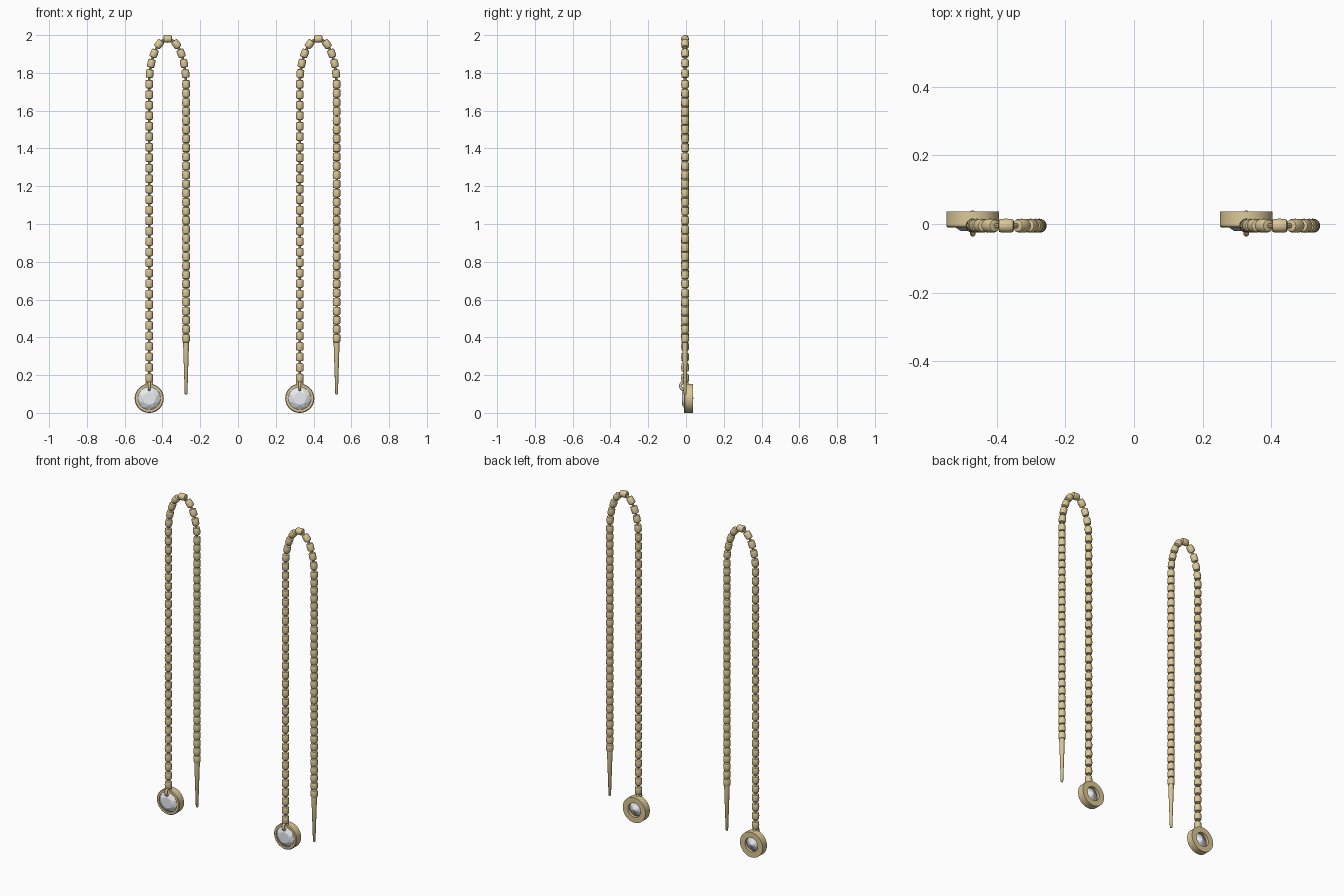
import bpy, bmesh
from math import sin, cos, pi, hypot
from mathutils import Matrix, Vector

if "Cube" in bpy.data.objects:
    bpy.data.objects.remove(bpy.data.objects["Cube"])

def material(name, col):
    m = bpy.data.materials.new(name)
    m.diffuse_color = (*col, 1)
    m.use_nodes = True
    m.node_tree.nodes["Principled BSDF"].inputs["Base Color"].default_value = m.diffuse_color
    return m

GOLD = material("gold", (0.72, 0.58, 0.31))
CLEAR = material("clear_stone", (0.82, 0.84, 0.88))
XL, XR, Y0 = -0.47, -0.275, -0.005      # strand positions
OFFSET = 0.797                          # distance between the two earrings

def lathe(bm, profile, sides, mat, closed=False):
    """Revolve (radius, height) points about local z, then transform by mat."""
    rings = [[bm.verts.new(mat @ Vector((r * cos(2 * pi * i / sides), r * sin(2 * pi * i / sides), h)))
              for i in range(sides)] for r, h in profile]
    pairs = list(zip(rings, rings[1:])) + ([(rings[-1], rings[0])] if closed else [])
    for a, b in pairs:
        for i in range(sides):
            j = (i + 1) % sides
            bm.faces.new((a[i], a[j], b[j], b[i]))
    if not closed:
        bm.faces.new(rings[0][::-1])
        bm.faces.new(rings[-1])

def finish(bm, name, mat, smooth=True):
    bmesh.ops.recalc_face_normals(bm, faces=bm.faces[:])
    me = bpy.data.meshes.new("left_" + name)
    bm.to_mesh(me)
    bm.free()
    me.materials.append(mat)
    ob = bpy.data.objects.new("left_" + name, me)
    bpy.context.collection.objects.link(ob)
    if smooth:
        bpy.ops.object.select_all(action='DESELECT')
        ob.select_set(True)
        bpy.context.view_layer.objects.active = ob
        bpy.ops.object.shade_smooth_by_angle(angle=0.7)
    twin = ob.copy()                    # second earring shares the mesh
    twin.name = "right_" + name
    twin.location.x += OFFSET
    bpy.context.collection.objects.link(twin)

# Bead chain: straight strand, elliptical arch, straight strand
ARCH_Z, RISE, HALF = 1.74, 0.24, (XR - XL) / 2
MID = (XL + XR) / 2
stations = [(XL, 0.185 + i * (ARCH_Z - 0.185) / 28, 0, 1) for i in range(28)]
pts = [(MID - HALF * cos(pi * k / 400), ARCH_Z + RISE * sin(pi * k / 400)) for k in range(401)]
dist = [0]
for a, b in zip(pts, pts[1:]):
    dist.append(dist[-1] + hypot(b[0] - a[0], b[1] - a[1]))
for n in range(11):
    k = min(range(401), key=lambda q: abs(dist[q] - dist[-1] * n / 10))
    t = pi * k / 400
    stations.append((*pts[k], HALF * sin(t), RISE * cos(t)))
stations += [(XR, ARCH_Z - i * (ARCH_Z - 0.395) / 28, 0, -1) for i in range(1, 29)]

bead = [(0.012, -0.0225), (0.0175, -0.0205), (0.0198, -0.015), (0.0205, 0),
        (0.0198, 0.015), (0.0175, 0.0205), (0.012, 0.0225)]
bm = bmesh.new()
for x, z, dx, dz in stations:
    rot = Vector((dx, 0, dz)).to_track_quat('Z', 'Y').to_matrix().to_4x4()
    lathe(bm, bead, 20, Matrix.Translation((x, Y0, z)) @ rot)
finish(bm, "bead_chain", GOLD)

# Thin core wire holding the beads
bm = bmesh.new()
path = [(XL, 0.17)] + pts[::20] + [(XR, 0.37)]
rings = []
for i, p in enumerate(path):
    a, b = path[max(i - 1, 0)], path[min(i + 1, len(path) - 1)]
    d = Vector((b[0] - a[0], 0, b[1] - a[1])).normalized()
    side = Vector((d.z, 0, -d.x))
    rings.append([bm.verts.new(Vector((p[0], Y0, p[1])) + 0.007 * (side * cos(q * pi / 4)
                  + Vector((0, sin(q * pi / 4), 0)))) for q in range(8)])
for a, b in zip(rings, rings[1:]):
    for q in range(8):
        bm.faces.new((a[q], a[(q + 1) % 8], b[(q + 1) % 8], b[q]))
finish(bm, "core_wire", GOLD)

# Tapered threading pin
bm = bmesh.new()
lathe(bm, [(0.004, 0.097), (0.007, 0.101), (0.0155, 0.365), (0.0155, 0.38)], 20,
      Matrix.Translation((XR, Y0, 0)))
finish(bm, "threader_pin", GOLD)

# Round bezel, open at the back (local z runs towards +y)
setting = Matrix.Translation((XL, 0, 0.077)) @ Matrix.Rotation(-pi / 2, 4, 'X')
bm = bmesh.new()
lathe(bm, [(0.060, -0.010), (0.073, -0.010), (0.077, -0.006), (0.077, 0.037),
           (0.043, 0.037), (0.043, 0.018), (0.060, 0.000)], 48, setting, closed=True)
finish(bm, "bezel", GOLD)

# Faceted stone
bm = bmesh.new()
for r, h, n, turn in [(0.034, -0.021, 8, 0), (0.050, -0.013, 8, 0.5),
                      (0.061, -0.003, 16, 0), (0.061, 0.000, 16, 0), (0.028, 0.023, 8, 0.5)]:
    for i in range(n):
        a = 2 * pi * (i + turn) / n
        bm.verts.new(setting @ Vector((r * cos(a), r * sin(a), h)))
bm.verts.new(setting @ Vector((0, 0, 0.041)))
bmesh.ops.convex_hull(bm, input=bm.verts[:])
finish(bm, "stone", CLEAR, smooth=False)

# Jump ring gripping the bezel rim, plus the end loop of the chain
def ring(name, major, minor, mat):
    bm = bmesh.new()
    lathe(bm, [(major + minor * cos(i * pi / 5), minor * sin(i * pi / 5)) for i in range(10)],
          28, mat, closed=True)
    finish(bm, name, GOLD)

ring("jump_ring", 0.020, 0.008,
     Matrix.Translation((XL, -0.009, 0.142)) @ Matrix.Rotation(pi / 2, 4, 'Y'))
ring("chain_end_loop", 0.013, 0.006,
     Matrix.Translation((XL, Y0, 0.158)) @ Matrix.Rotation(pi / 2, 4, 'X'))
